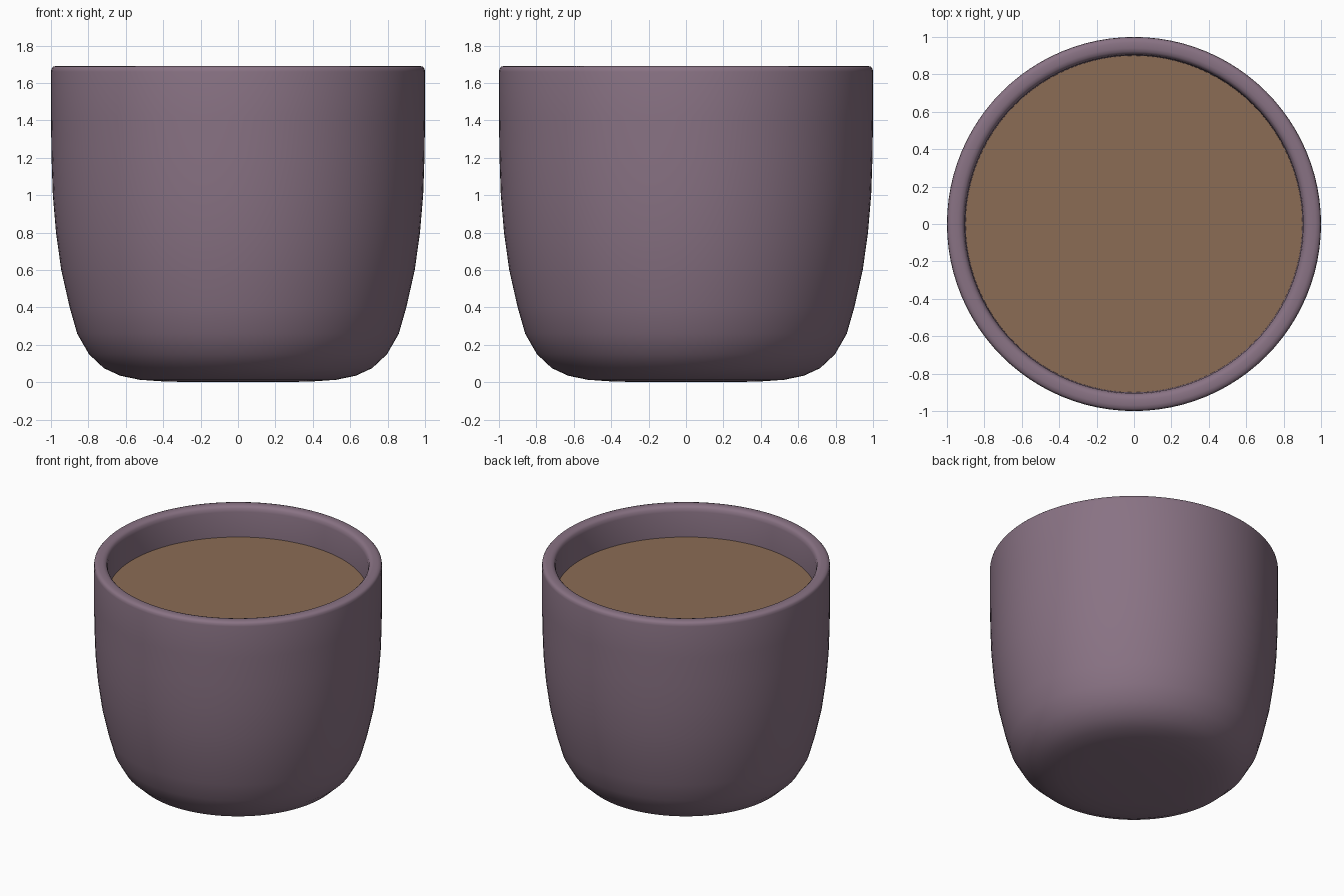
import bpy, bmesh, math

if "Cube" in bpy.data.objects:
    bpy.data.objects.remove(bpy.data.objects["Cube"])

SEGMENTS = 96


def material(name, rgb):
    mat = bpy.data.materials.new(name)
    mat.diffuse_color = (*rgb, 1)
    mat.use_nodes = True
    mat.node_tree.nodes["Principled BSDF"].inputs["Base Color"].default_value = mat.diffuse_color
    return mat


def lathe(name, profile, mat, angle):
    """Revolve an (r, z) profile round the z axis."""
    bm = bmesh.new()
    verts = [bm.verts.new((r, 0, z)) for r, z in profile]
    edges = [bm.edges.new(pair) for pair in zip(verts, verts[1:])]
    bmesh.ops.spin(bm, geom=verts + edges, cent=(0, 0, 0), axis=(0, 0, 1),
                   angle=math.tau, steps=SEGMENTS)
    bmesh.ops.remove_doubles(bm, verts=bm.verts, dist=1e-4)
    bmesh.ops.recalc_face_normals(bm, faces=bm.faces)
    mesh = bpy.data.meshes.new(name)
    bm.to_mesh(mesh)
    bm.free()
    obj = bpy.data.objects.new(name, mesh)
    bpy.context.collection.objects.link(obj)
    mesh.materials.append(mat)
    bpy.ops.object.select_all(action='DESELECT')
    obj.select_set(True)
    bpy.context.view_layer.objects.active = obj
    bpy.ops.object.shade_smooth_by_angle(angle=math.radians(angle))
    return obj


# Pot: flat base, rounded foot, near-straight wall, softened rim, hollow inside
outer = [(0, 0), (0.38, 0.003), (0.525, 0.013), (0.63, 0.035), (0.717, 0.075),
         (0.797, 0.15), (0.86, 0.26), (0.90, 0.40), (0.945, 0.60),
         (0.973, 0.80), (0.99, 1.0), (0.997, 1.2), (1.0, 1.42)]
rim = [(1.0, 1.66), (0.997, 1.677), (0.988, 1.687), (0.97, 1.692),
       (0.94, 1.692), (0.922, 1.687), (0.91, 1.675), (0.904, 1.65)]
inner = [(0.90, 1.46), (0.895, 1.0), (0.85, 0.60), (0.77, 0.30),
         (0.65, 0.15), (0, 0.10)]
lathe("pot", outer + rim + inner, material("pot_glaze", (0.25, 0.17, 0.23)), 60)

# Soil: flat disc recessed below the rim
lathe("soil", [(0, 1.46), (0.902, 1.46)],
      material("soil_brown", (0.26, 0.15, 0.09)), 30)
